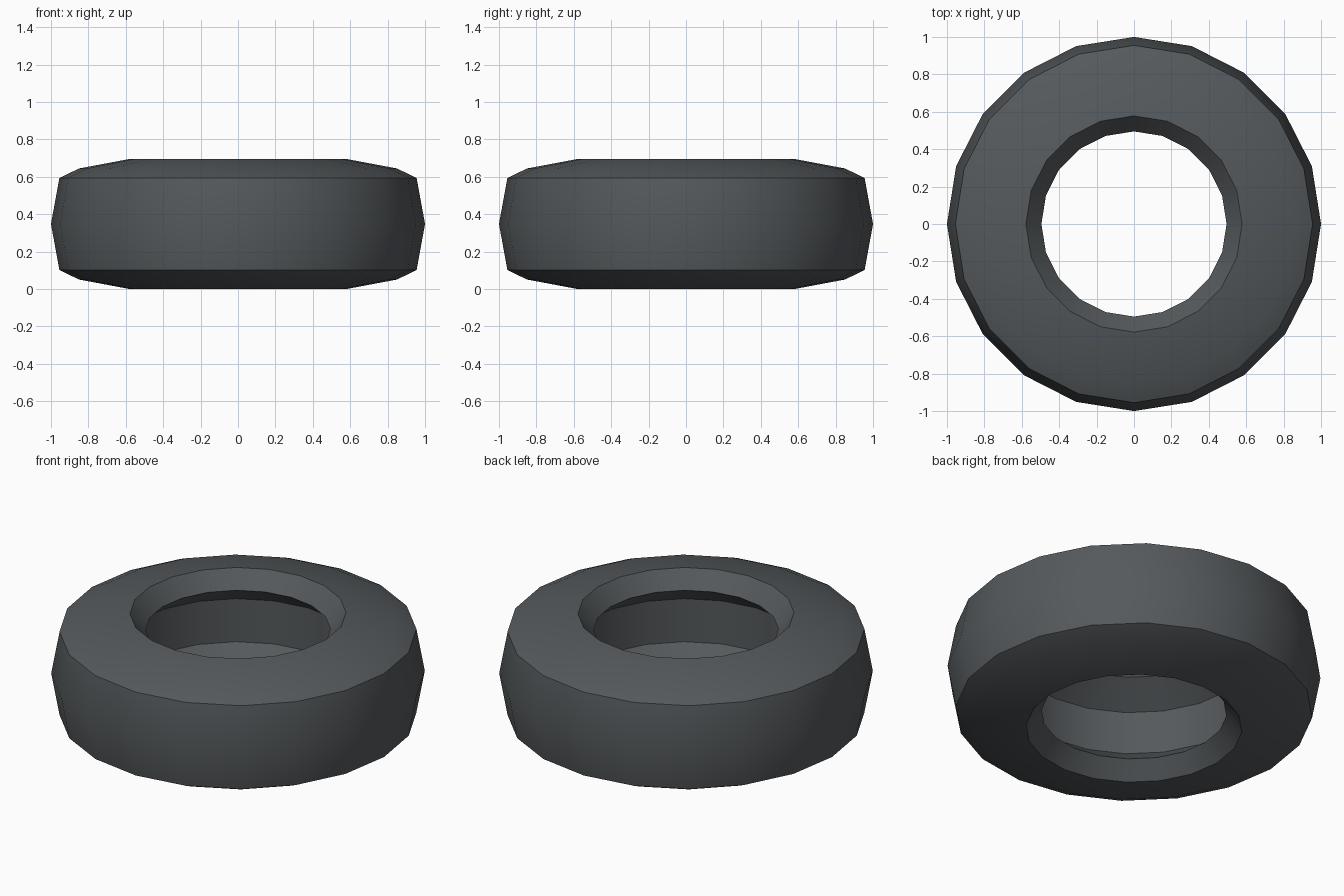
import bpy, bmesh, math

if "Cube" in bpy.data.objects:
    bpy.data.objects.remove(bpy.data.objects["Cube"])

SIDES = 20
MID = 0.348

# upper half of the hollow cross-section (radius, height above middle)
half = [(0.955, 0.246), (0.85, 0.297), (0.578, 0.348), (0.495, 0.252), (0.657, 0.127)]
profile = [(1.0, MID)]
profile += [(r, MID + h) for r, h in half]
profile += [(r, MID - h) for r, h in reversed(half)]

# revolve the closed profile
bm = bmesh.new()
rings = []
for i in range(SIDES):
    a = 2 * math.pi * i / SIDES
    rings.append([bm.verts.new((r * math.cos(a), r * math.sin(a), z)) for r, z in profile])
n = len(profile)
for i in range(SIDES):
    a, b = rings[i], rings[(i + 1) % SIDES]
    for j in range(n):
        k = (j + 1) % n
        bm.faces.new((a[j], b[j], b[k], a[k]))
bmesh.ops.recalc_face_normals(bm, faces=bm.faces[:])
mesh = bpy.data.meshes.new("tyre")
bm.to_mesh(mesh)
bm.free()

tyre = bpy.data.objects.new("tyre", mesh)
bpy.context.collection.objects.link(tyre)

# dark grey rubber
rubber = bpy.data.materials.new("dark grey rubber")
rubber.diffuse_color = (0.09, 0.1, 0.106, 1)
rubber.use_nodes = True
rubber.node_tree.nodes["Principled BSDF"].inputs["Base Color"].default_value = rubber.diffuse_color
mesh.materials.append(rubber)

# smooth tread, sharp shoulders
bpy.context.view_layer.objects.active = tyre
tyre.select_set(True)
bpy.ops.object.shade_smooth_by_angle(angle=math.radians(30))
